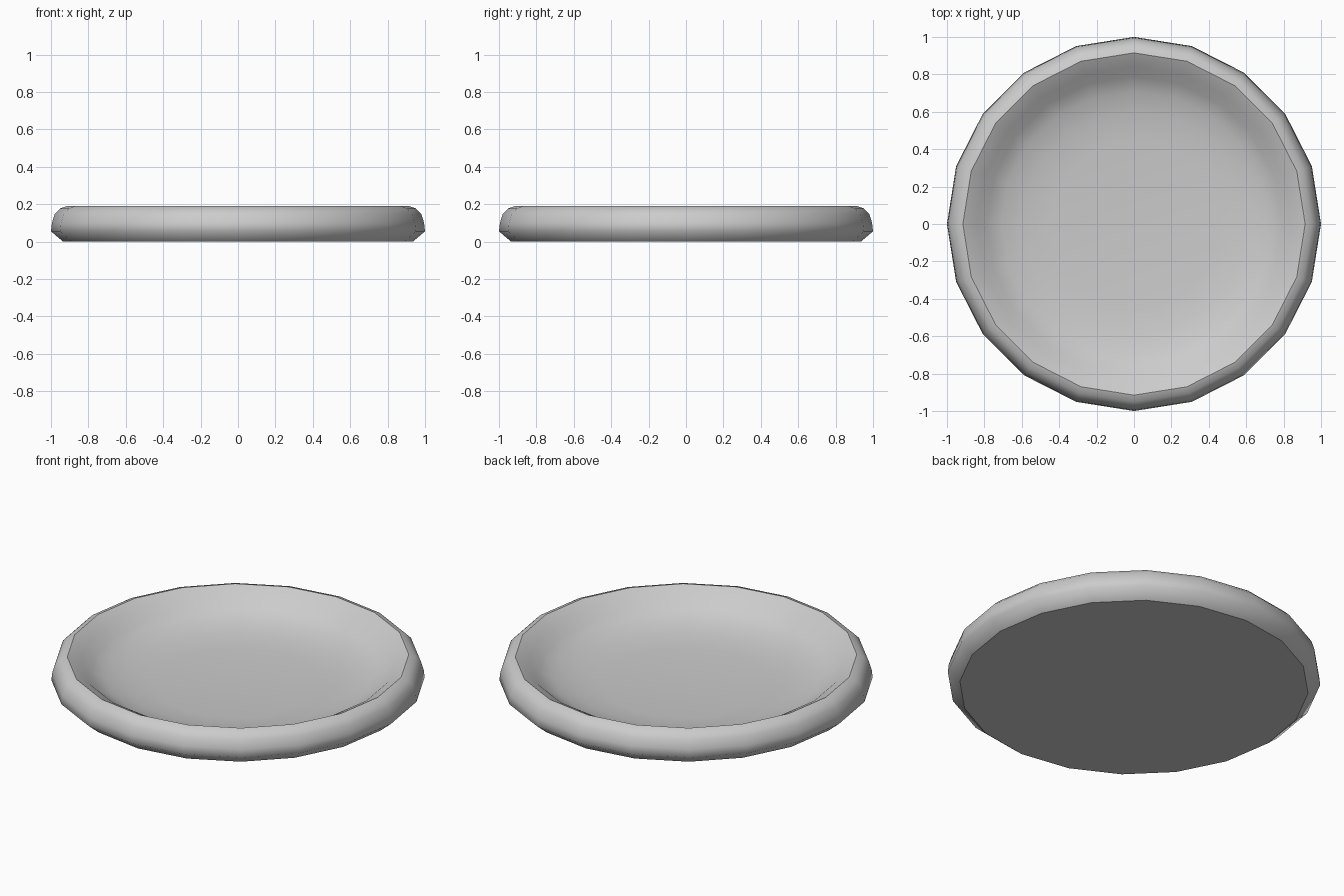
import bpy, bmesh, math

if "Cube" in bpy.data.objects:
    bpy.data.objects.remove(bpy.data.objects["Cube"])

SIDES = 20
# radius, height from the flat base, around the rim and down into the bowl
profile = [(0.935, 0), (1.0, 0.055), (0.995, 0.1), (0.98, 0.148), (0.95, 0.178), (0.915, 0.19),
           (0.84, 0.15), (0.79, 0.105), (0.71, 0.07), (0.6, 0.045), (0.45, 0.03)]
SHARP_RINGS = (0, 5)  # base edge and rim lip

bm = bmesh.new()
rings = [[bm.verts.new((r * math.cos(2 * math.pi * i / SIDES),
                        r * math.sin(2 * math.pi * i / SIDES), z))
          for i in range(SIDES)] for r, z in profile]

# flat underside
bm.faces.new(rings[0][::-1])
# wall, rim and bowl
for a, b in zip(rings, rings[1:]):
    for i in range(SIDES):
        j = (i + 1) % SIDES
        bm.faces.new((a[i], a[j], b[j], b[i]))
# bowl centre
bm.faces.new(rings[-1])

# smooth shading with sharp base edge and lip
for f in bm.faces:
    f.smooth = True
for k in SHARP_RINGS:
    for i in range(SIDES):
        bm.edges.get((rings[k][i], rings[k][(i + 1) % SIDES])).smooth = False

mesh = bpy.data.meshes.new("shallow_dish")
bm.to_mesh(mesh)
bm.free()
dish = bpy.data.objects.new("shallow_dish", mesh)
bpy.context.collection.objects.link(dish)
